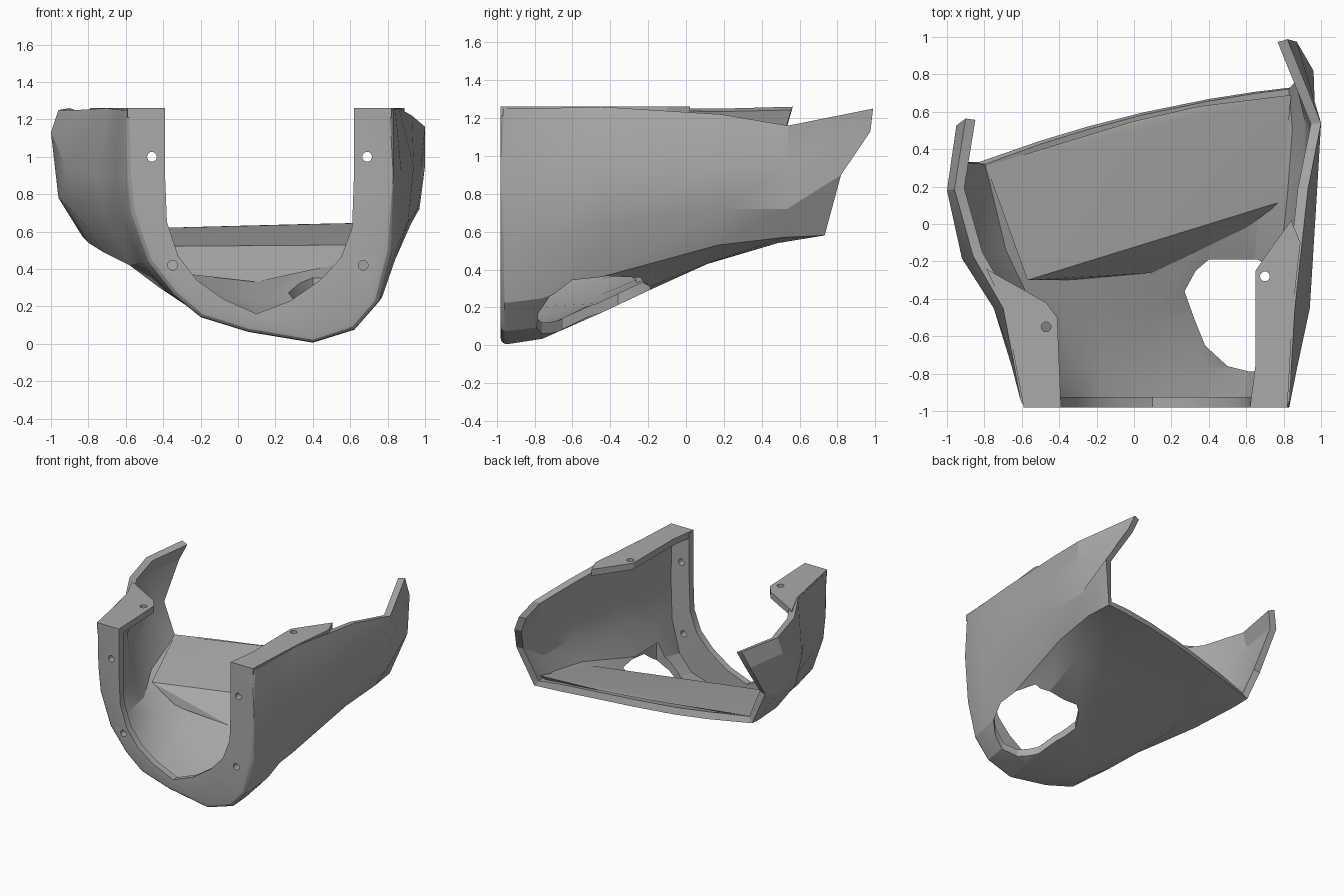
import bpy, bmesh, math
from mathutils import Vector

old = bpy.data.objects.get("Cube")
if old:
    bpy.data.objects.remove(old, do_unlink=True)

grey = bpy.data.materials.new("mid_grey")
grey.use_nodes = True
grey.diffuse_color = (0.4, 0.4, 0.4, 1)
grey.node_tree.nodes["Principled BSDF"].inputs["Base Color"].default_value = grey.diffuse_color

FRONT = -0.98


def add_object(name, bm):
    """Turn a bmesh into a linked, coloured object."""
    mesh = bpy.data.meshes.new(name)
    bm.to_mesh(mesh)
    bm.free()
    obj = bpy.data.objects.new(name, mesh)
    bpy.context.collection.objects.link(obj)
    mesh.materials.append(grey)
    return obj


def select_only(obj):
    bpy.ops.object.select_all(action="DESELECT")
    obj.select_set(True)
    bpy.context.view_layer.objects.active = obj


def apply_modifiers(obj):
    select_only(obj)
    for modifier in list(obj.modifiers):
        bpy.ops.object.modifier_apply(modifier=modifier.name)


def prism(name, outline, bottom, top):
    """Upright prism from a plan outline."""
    bm = bmesh.new()
    face = bm.faces.new([bm.verts.new((x, y, bottom)) for x, y in outline])
    grown = bmesh.ops.extrude_face_region(bm, geom=[face])["geom"]
    verts = [v for v in grown if isinstance(v, bmesh.types.BMVert)]
    bmesh.ops.translate(bm, verts=verts, vec=(0, 0, top - bottom))
    bmesh.ops.recalc_face_normals(bm, faces=bm.faces)
    return add_object(name, bm)


def drill(name, centre, axis, depth=0.2, radius=0.026):
    """Round cutter for a screw hole."""
    bm = bmesh.new()
    bmesh.ops.create_cone(bm, cap_ends=True, segments=20, radius1=radius,
                          radius2=radius, depth=depth)
    obj = add_object(name, bm)
    obj.rotation_mode = "QUATERNION"
    obj.rotation_quaternion = Vector((0, 0, 1)).rotation_difference(Vector(axis))
    obj.location = centre
    return obj


def cut(target, cutter):
    """Subtract a cutter, then discard it."""
    cutter.hide_render = True
    bpy.context.view_layer.update()
    modifier = target.modifiers.new("cut", "BOOLEAN")
    modifier.operation = "DIFFERENCE"
    modifier.solver = "EXACT"
    modifier.object = cutter
    apply_modifiers(target)
    bpy.data.objects.remove(cutter, do_unlink=True)


def finish(obj):
    select_only(obj)
    bpy.ops.object.shade_smooth_by_angle(angle=math.radians(22))


def blend(first, second, across, upward):
    """Section between two others, with separate weights for x and z."""
    return [(a + (c - a) * across, b + (d - b) * upward)
            for (a, b), (c, d) in zip(first, second)]


# Cross-sections (x, z), from the right rim under the floor to the left rim
lip = [(-.39, 1.25), (-.39, .9), (-.38, .65), (-.32, .47), (-.22, .34), (-.08, .24), (.1, .16),
       (.28, .23), (.44, .34), (.55, .46), (.61, .62), (.62, .9), (.62, 1.25)]
front = [(-.6, 1.25), (-.59, .9), (-.57, .7), (-.48, .44), (-.34, .26), (-.2, .14), (.05, .06),
         (.4, 0), (.62, .07), (.75, .22), (.82, .5), (.83, .9), (.83, 1.25)]
middle = [(-.7, 1.26), (-.75, .9), (-.7, .65), (-.58, .42), (-.42, .3), (-.2, .21), (.1, .17),
          (.4, .17), (.65, .21), (.8, .36), (.91, .65), (.94, .95), (.86, 1.26)]
chin = blend(front, middle, .4, .2)
waist = [(-.86, 1.25), (-.92, .95), (-.87, .7), (-.72, .49), (-.5, .4), (-.25, .39), (.05, .4),
         (.4, .42), (.68, .44), (.86, .53), (.96, .72), (.98, .95), (.93, 1.22)]
hip = [(-.96, 1.25), (-1, 1.13), (-.96, .78), (-.8, .54), (-.5, .5), (-.25, .5), (.05, .52),
       (.4, .53), (.7, .54), (.88, .57), (.97, .72), (1, .95), (1, 1.16)]
back = [(-.9, 1.26), (-.95, 1.13), (-.95, .84), (-.83, .57), (-.5, .56), (-.25, .56), (.05, .57),
        (.4, .58), (.65, .58), (.86, .58), (.96, .9), (.87, 1.13), (.82, 1.25)]

# Each section stands at y = offset + slant * x
stations = [(lip, FRONT, 0), (front, FRONT, 0), (chin, -.76, 0), (middle, -.45, 0),
            (waist, 0, .2), (hip, .36, .18), (back, .505, .24)]


def sweep(section, x, z):
    """Bow of the rear edge, and the sweep that pulls its corners into horns."""
    if section is not back:
        return 0
    return .08 * (1 - x * x) + .26 * min(1, max(0, (z - .6) / .55)) ** 2


# Shell: front flange, floor, walls and horns in one skin
bm = bmesh.new()
grid = [[bm.verts.new((x, offset + slant * x + sweep(section, x, z), z)) for x, z in section]
        for section, offset, slant in stations]
for near, far in zip(grid, grid[1:]):
    for c in range(len(near) - 1):
        bm.faces.new((near[c], far[c], far[c + 1], near[c + 1]))
front_edges = [bm.edges.get(pair) for pair in zip(grid[1], grid[1][1:])]
bmesh.ops.bevel(bm, geom=front_edges, offset=.04, segments=3, profile=.5, affect="EDGES")
shell = add_object("shell", bm)
solid = shell.modifiers.new("thickness", "SOLIDIFY")
solid.thickness = .055
solid.offset = -1
apply_modifiers(shell)

# Large oval opening low on the left
opening = [(.27, -.36), (.33, -.25), (.4, -.19), (.66, -.19), (.76, -.24), (.8, -.42),
           (.8, -.6), (.77, -.72), (.7, -.78), (.62, -.79), (.5, -.76), (.38, -.65), (.32, -.5)]
cut(shell, prism("opening_cutter", opening, -.2, .4))

# Screw holes through the front flange
for x, z in [(-.46, 1), (.69, 1), (-.35, .42), (.67, .42)]:
    cut(shell, drill("front_hole_cutter", (x, FRONT, z), (0, 1, 0)))
finish(shell)

# Raised wedge that levels the rear of the floor
shelf_points = [(-.57, -.3, .52), (.79, .12, .53), (.84, .69, .65), (.35, .63, .64),
                (0, .55, .63), (-.79, .31, .61), (-.35, -.3, .38), (.1, -.26, .33),
                (.6, -.02, .44), (.8, .66, .61), (-.76, .29, .59)]
bm = bmesh.new()
hull = bmesh.ops.convex_hull(bm, input=[bm.verts.new(p) for p in shelf_points])
bmesh.ops.delete(bm, geom=hull["geom_interior"], context="VERTS")
bmesh.ops.recalc_face_normals(bm, faces=bm.faces)
finish(add_object("rear_floor_shelf", bm))

# Flat mounting tabs along the top rims
right_plan = [(-.59, FRONT), (-.39, FRONT), (-.41, -.5), (-.47, -.42), (-.79, -.24), (-.69, -.45)]
left_plan = [(.62, FRONT), (.82, FRONT), (.85, -.45), (.89, -.1), (.84, .02),
             (.69, -.19), (.65, -.25), (.65, -.75)]
for name, plan, hole in [("right_rim_tab", right_plan, (-.47, -.55)),
                         ("left_rim_tab", left_plan, (.7, -.28))]:
    tab = prism(name, plan, 1.21, 1.262)
    cut(tab, drill("tab_hole_cutter", (*hole, 1.24), (0, 0, 1)))
    finish(tab)
